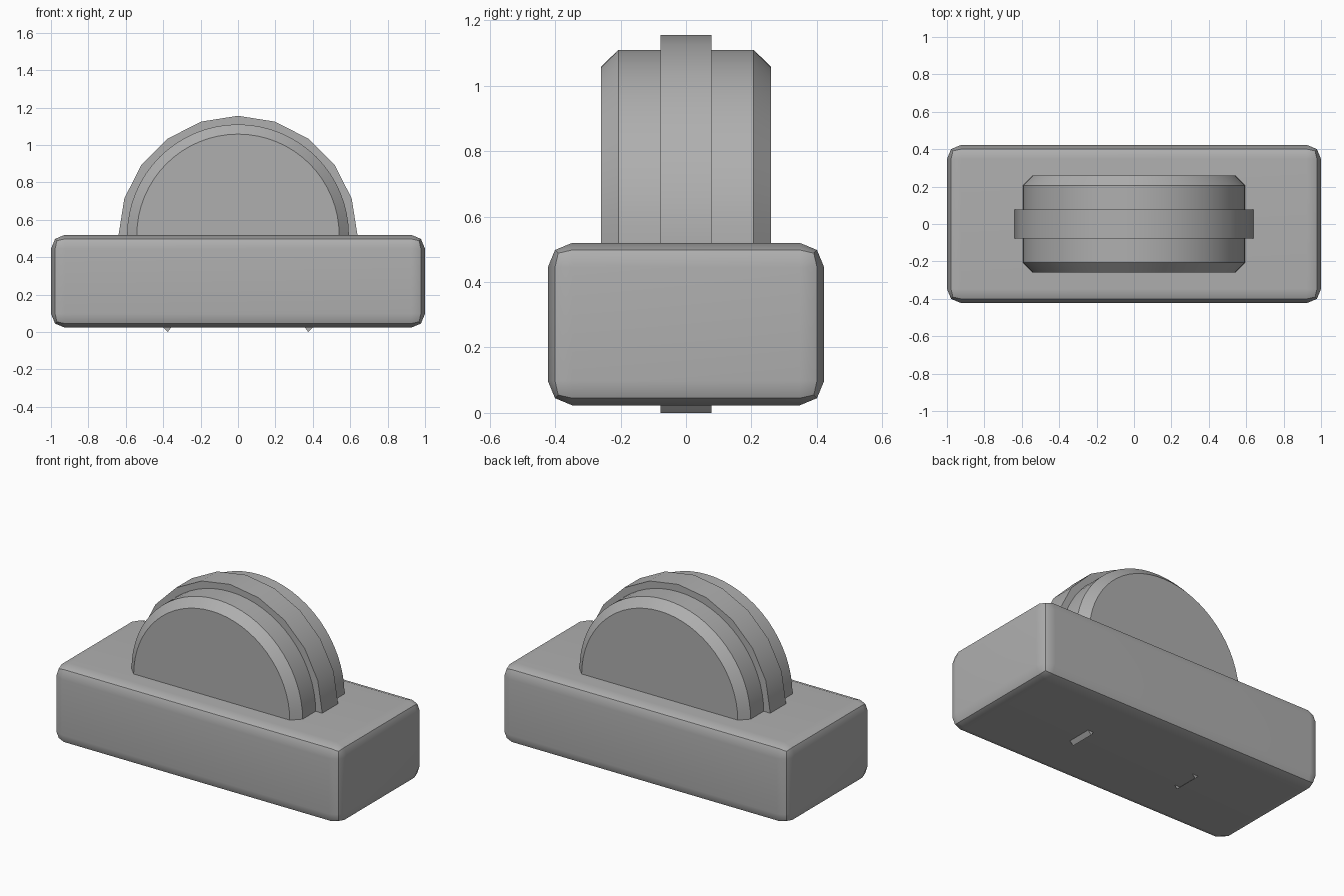
import bpy, bmesh
from math import sin, cos, radians

cube = bpy.data.objects.get("Cube")
if cube:
    bpy.data.objects.remove(cube, do_unlink=True)

grey = bpy.data.materials.new("mid grey")
grey.use_nodes = True
colour = (0.43, 0.43, 0.43, 1)
grey.diffuse_color = colour
grey.node_tree.nodes["Principled BSDF"].inputs["Base Color"].default_value = colour

AXLE_Z = 0.517


def finish(name, bm):
    bmesh.ops.recalc_face_normals(bm, faces=bm.faces[:])
    mesh = bpy.data.meshes.new(name)
    bm.to_mesh(mesh)
    bm.free()
    mesh.materials.append(grey)
    obj = bpy.data.objects.new(name, mesh)
    bpy.context.collection.objects.link(obj)
    bpy.ops.object.select_all(action="DESELECT")
    obj.select_set(True)
    bpy.context.view_layer.objects.active = obj
    bpy.ops.object.shade_smooth_by_angle(angle=radians(30))
    return obj


def arc_sweep(name, profile, half_angle, steps):
    """Sweep a closed (radius, y) profile around the axle, open at both ends."""
    bm = bmesh.new()
    rings = []
    for i in range(steps + 1):
        a = radians(half_angle) * (2 * i / steps - 1)
        rings.append([bm.verts.new((r * sin(a), y, AXLE_Z + r * cos(a)))
                      for r, y in profile])
    n = len(profile)
    for a, b in zip(rings, rings[1:]):
        for j in range(n):
            k = (j + 1) % n
            if profile[j][0] or profile[k][0]:
                bm.faces.new((a[j], a[k], b[k], b[j]))
    bmesh.ops.remove_doubles(bm, verts=bm.verts[:], dist=0.0001)
    return finish(name, bm)


# Rounded block, its large faces kept flat by weighted normals
bm = bmesh.new()
bmesh.ops.create_cube(bm, size=1)
for v in bm.verts:
    v.co.x *= 2.0
    v.co.y *= 0.845
    v.co.z = v.co.z * 0.497 + 0.2715
bmesh.ops.bevel(bm, geom=bm.edges[:], offset=0.075, segments=2,
                profile=0.5, affect="EDGES")
block = finish("base_block", bm)
weighted = block.modifiers.new("flat_faces", "WEIGHTED_NORMAL")
weighted.keep_sharp = True

# Half disc with chamfered rims, its open underside sunk into the block
arc_sweep("half_disc", [(0, -0.26), (0.541, -0.26), (0.593, -0.207),
                        (0.593, 0.207), (0.541, 0.26), (0, 0.26)], 90, 32)

# Raised centre band, its ends just breaking through the underside
arc_sweep("centre_band", [(0.5, -0.078), (0.639, -0.078),
                          (0.639, 0.078), (0.5, 0.078)], 144, 16)
